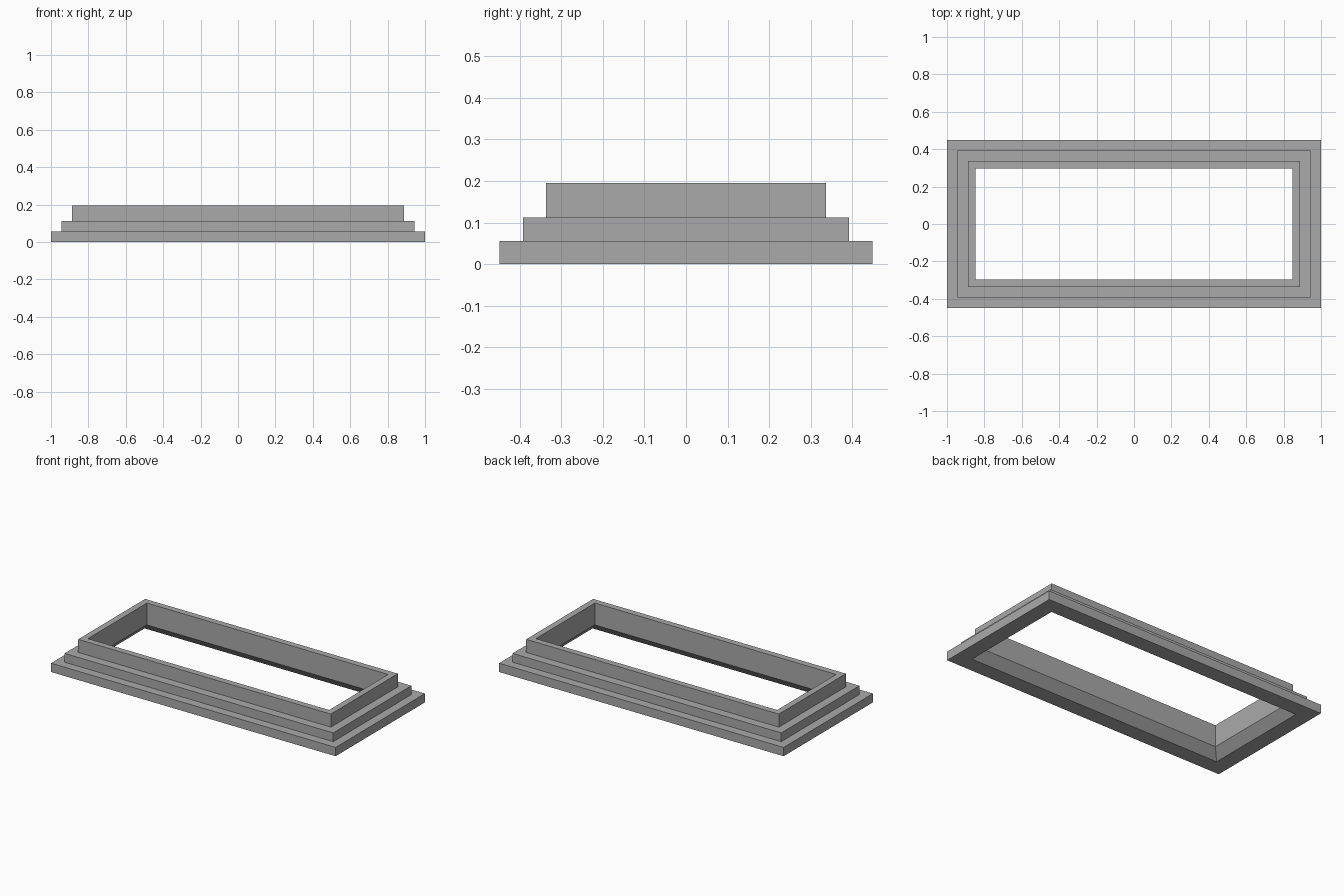
import bpy
import bmesh

cube = bpy.data.objects.get("Cube")
if cube:
    bpy.data.objects.remove(cube, do_unlink=True)

HALF_X, HALF_Y = 1.0, 0.448
STEP = 0.056

# Plain grey stone
grey = bpy.data.materials.new("stone_grey")
grey.use_nodes = True
colour = (0.4, 0.4, 0.4, 1)
grey.diffuse_color = colour
grey.node_tree.nodes["Principled BSDF"].inputs["Base Color"].default_value = colour

# Cross-section of the frame as (inset from outer edge, height):
# three outer steps, top rim, inner wall, flared underside
profile = [
    (0, 0), (0, STEP),
    (STEP, STEP), (STEP, 2 * STEP),
    (2 * STEP, 2 * STEP), (2 * STEP, 0.195),
    (0.152, 0.195), (0.152, STEP), (0.1, 0),
]


def rectangle_loop(bm, inset, z):
    x, y = HALF_X - inset, HALF_Y - inset
    return [bm.verts.new((sx * x, sy * y, z))
            for sx, sy in ((-1, -1), (1, -1), (1, 1), (-1, 1))]


# Sweep the cross-section around the rectangle with mitred corners
bm = bmesh.new()
loops = [rectangle_loop(bm, inset, z) for inset, z in profile]
for i, lower in enumerate(loops):
    upper = loops[(i + 1) % len(loops)]
    for k in range(4):
        n = (k + 1) % 4
        bm.faces.new((lower[k], lower[n], upper[n], upper[k]))
bmesh.ops.recalc_face_normals(bm, faces=bm.faces)

mesh = bpy.data.meshes.new("stepped_frame")
bm.to_mesh(mesh)
bm.free()
mesh.materials.append(grey)
frame = bpy.data.objects.new("stepped_frame", mesh)
bpy.context.collection.objects.link(frame)
